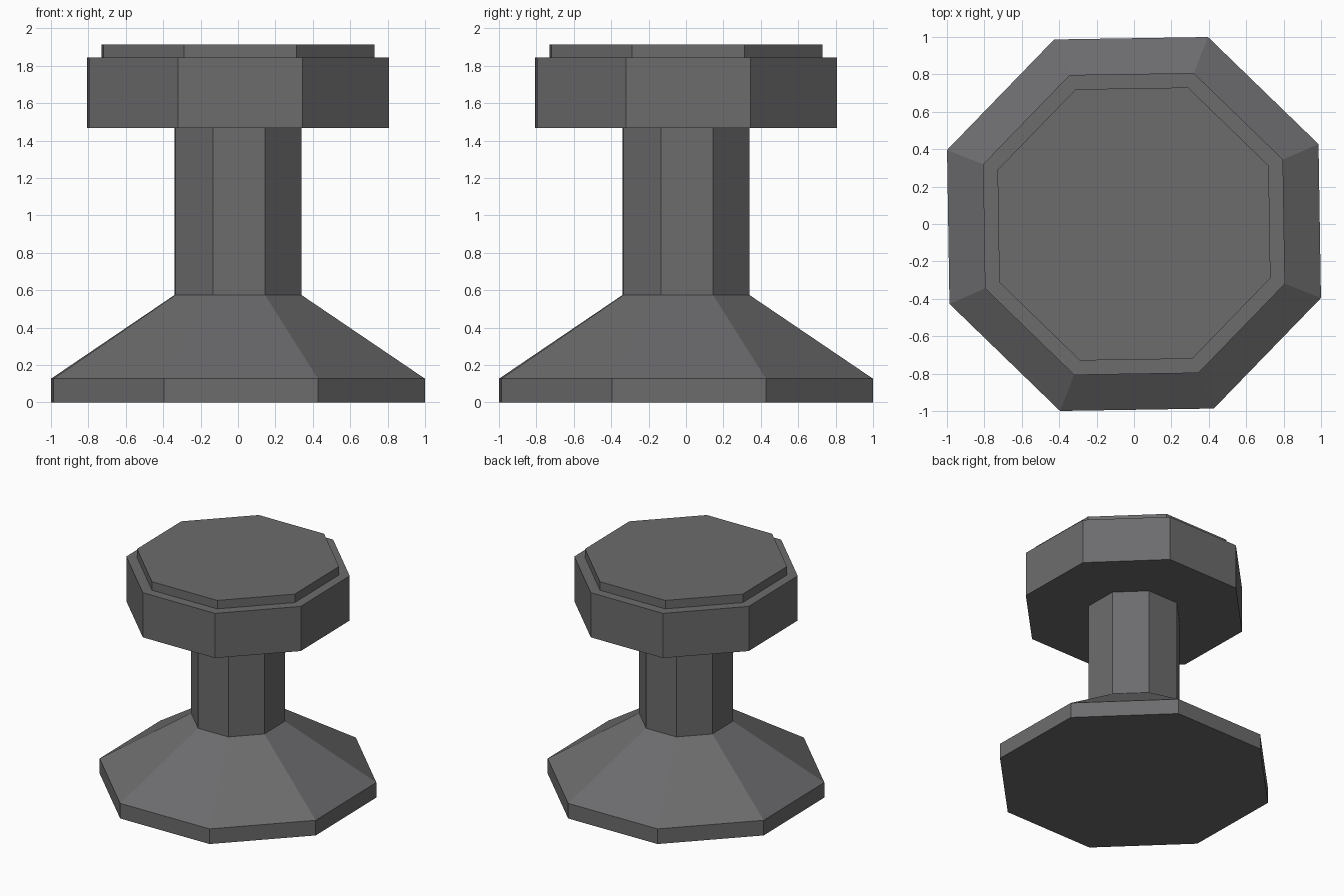
import bpy, bmesh, math

if "Cube" in bpy.data.objects:
    bpy.data.objects.remove(bpy.data.objects["Cube"])

# One dark grey material
grey = bpy.data.materials.new("dark_grey")
grey.diffuse_color = (0.15, 0.15, 0.155, 1)
grey.use_nodes = True
grey.node_tree.nodes["Principled BSDF"].inputs["Base Color"].default_value = grey.diffuse_color

SIDES = 8
START = math.radians(23.4)   # octagon is turned slightly past square


def turned(name, profile):
    """Octagonal solid from (radius, height) rings, capped at both ends."""
    bm = bmesh.new()
    rings = []
    for r, z in profile:
        angles = [START + 2 * math.pi * i / SIDES for i in range(SIDES)]
        rings.append([bm.verts.new((r * math.cos(a), r * math.sin(a), z)) for a in angles])
    for low, high in zip(rings, rings[1:]):
        for i in range(SIDES):
            j = (i + 1) % SIDES
            bm.faces.new((low[i], low[j], high[j], high[i]))
    bm.faces.new(rings[0][::-1])
    bm.faces.new(rings[-1])
    mesh = bpy.data.meshes.new(name)
    bm.to_mesh(mesh)
    bm.free()
    mesh.materials.append(grey)
    obj = bpy.data.objects.new(name, mesh)
    bpy.context.collection.objects.link(obj)


# Whole pedestal: foot, sloped skirt, column, head and raised top plate
turned("pedestal", [
    (1.075, 0.0), (1.075, 0.127),      # foot
    (0.364, 0.575), (0.364, 1.468),    # skirt and column
    (0.868, 1.468), (0.868, 1.843),    # head
    (0.785, 1.843), (0.785, 1.914),    # top plate
])
